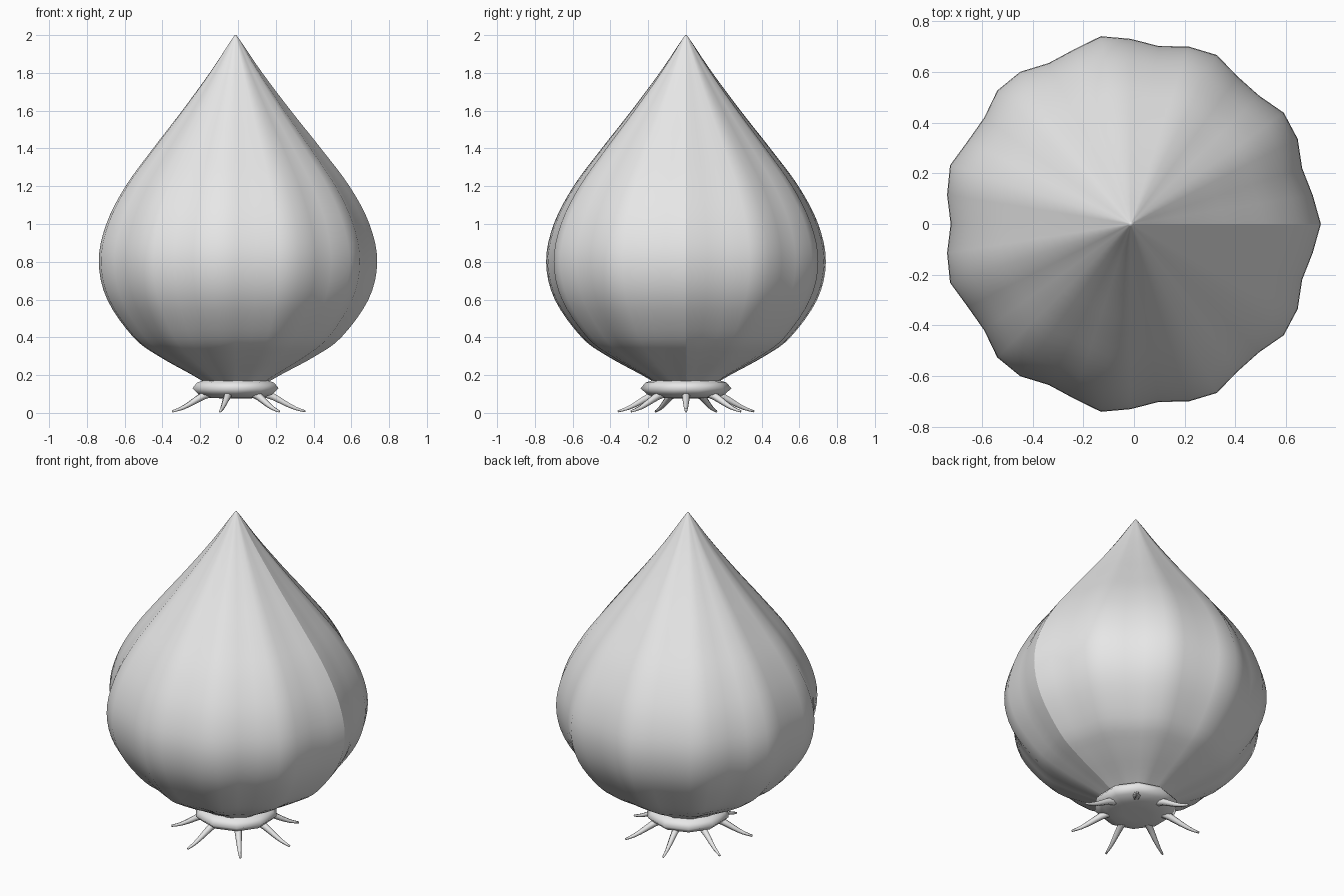
import bpy, bmesh, math
from mathutils import Vector

if "Cube" in bpy.data.objects:
    bpy.data.objects.remove(bpy.data.objects["Cube"])

CX = -0.013  # axis of the bulb; the rippled outline is centred on x = 0

mat = bpy.data.materials.new("plain grey")
mat.diffuse_color = (0.8, 0.8, 0.8, 1)
mat.use_nodes = True
mat.node_tree.nodes["Principled BSDF"].inputs["Base Color"].default_value = mat.diffuse_color


def finish(bm, name, recalc=True):
    if recalc:
        bmesh.ops.recalc_face_normals(bm, faces=bm.faces[:])
    for f in bm.faces:
        f.smooth = True
    me = bpy.data.meshes.new(name)
    bm.to_mesh(me)
    bm.free()
    me.materials.append(mat)
    ob = bpy.data.objects.new(name, me)
    bpy.context.collection.objects.link(ob)
    return ob


def smooth_path(pts, steps):
    """Catmull-Rom curve through the points."""
    pts = [Vector(p) for p in pts]
    ext = [2 * pts[0] - pts[1]] + pts + [2 * pts[-1] - pts[-2]]
    out = []
    for i in range(1, len(ext) - 2):
        a, b, c, d = ext[i - 1:i + 3]
        for s in range(steps):
            t = s / steps
            out.append(0.5 * (2 * b + (c - a) * t + (2 * a - 5 * b + 4 * c - d) * t * t
                              + (3 * b - a - 3 * c + d) * t ** 3))
    return out + [pts[-1]]


def skin(bm, rings):
    """Join rings of vertices and fan-close both ends."""
    n = len(rings[0])
    for a, b in zip(rings, rings[1:]):
        for i in range(n):
            j = (i + 1) % n
            bm.faces.new((a[i], a[j], b[j], b[i]))
    for ring in (rings[0], rings[-1]):
        mid = sum((v.co for v in ring), Vector()) / n
        c = bm.verts.new(mid)
        for i in range(n):
            bm.faces.new((ring[i], ring[(i + 1) % n], c))


def lathe(name, profile, n, start=0.0, ripple=0.0, lobes=0, seam=False):
    bm = bmesh.new()
    rings = []
    for r, z in profile:
        ring = []
        for i in range(n):
            a = start + 2 * math.pi * i / n
            q = r * (1 + ripple * math.cos(lobes * a))
            ring.append(bm.verts.new((CX + q * math.cos(a), q * math.sin(a), z)))
        rings.append(ring)
    skin(bm, rings)
    if seam:  # crisp shading seam down the right side
        for a, b in zip(rings, rings[1:]):
            bm.edges.get((a[0], b[0])).smooth = False
    return finish(bm, name)


# bulb: eleven soft lobes around a teardrop profile
teardrop = [(0.13, 0.14), (0.23, 0.2), (0.41, 0.3), (0.545, 0.4), (0.685, 0.6),
            (0.73, 0.8), (0.69, 1.0), (0.587, 1.2), (0.44, 1.4), (0.285, 1.6),
            (0.138, 1.8), (0.035, 1.955), (0.004, 2.0)]
lathe("bulb", [(p.x, p.y) for p in smooth_path(teardrop, 4)], 40,
      ripple=0.0274, lobes=11, seam=True)

# root collar: flattened ten-sided disc
lathe("root_collar", [(0.08, 0.077), (0.15, 0.08), (0.205, 0.097), (0.24, 0.13),
                      (0.215, 0.16), (0.17, 0.175), (0.08, 0.178)],
      10, start=math.radians(18))

# seven tapered, curling roots
path = smooth_path([(0.13, 0.112), (0.2, 0.085), (0.26, 0.052), (0.315, 0.025),
                    (0.37, 0.008)], 2)
for k in range(7):
    ang = 2 * math.pi * k / 7
    out = Vector((math.cos(ang), math.sin(ang), 0))
    side = Vector((-math.sin(ang), math.cos(ang), 0))
    bm = bmesh.new()
    rings = []
    for i, p in enumerate(path):
        t = path[min(i + 1, len(path) - 1)] - path[max(i - 1, 0)]
        t.normalize()
        up = out * -t.y + Vector((0, 0, t.x))
        mid = Vector((CX, 0, 0)) + out * p.x + Vector((0, 0, p.y))
        rad = 0.025 + (0.006 - 0.025) * i / (len(path) - 1)
        rings.append([bm.verts.new(mid + rad * (side * math.cos(m * math.pi / 3)
                                                + up * math.sin(m * math.pi / 3)))
                      for m in range(6)])
    skin(bm, rings)
    finish(bm, f"root_{k + 1}")
